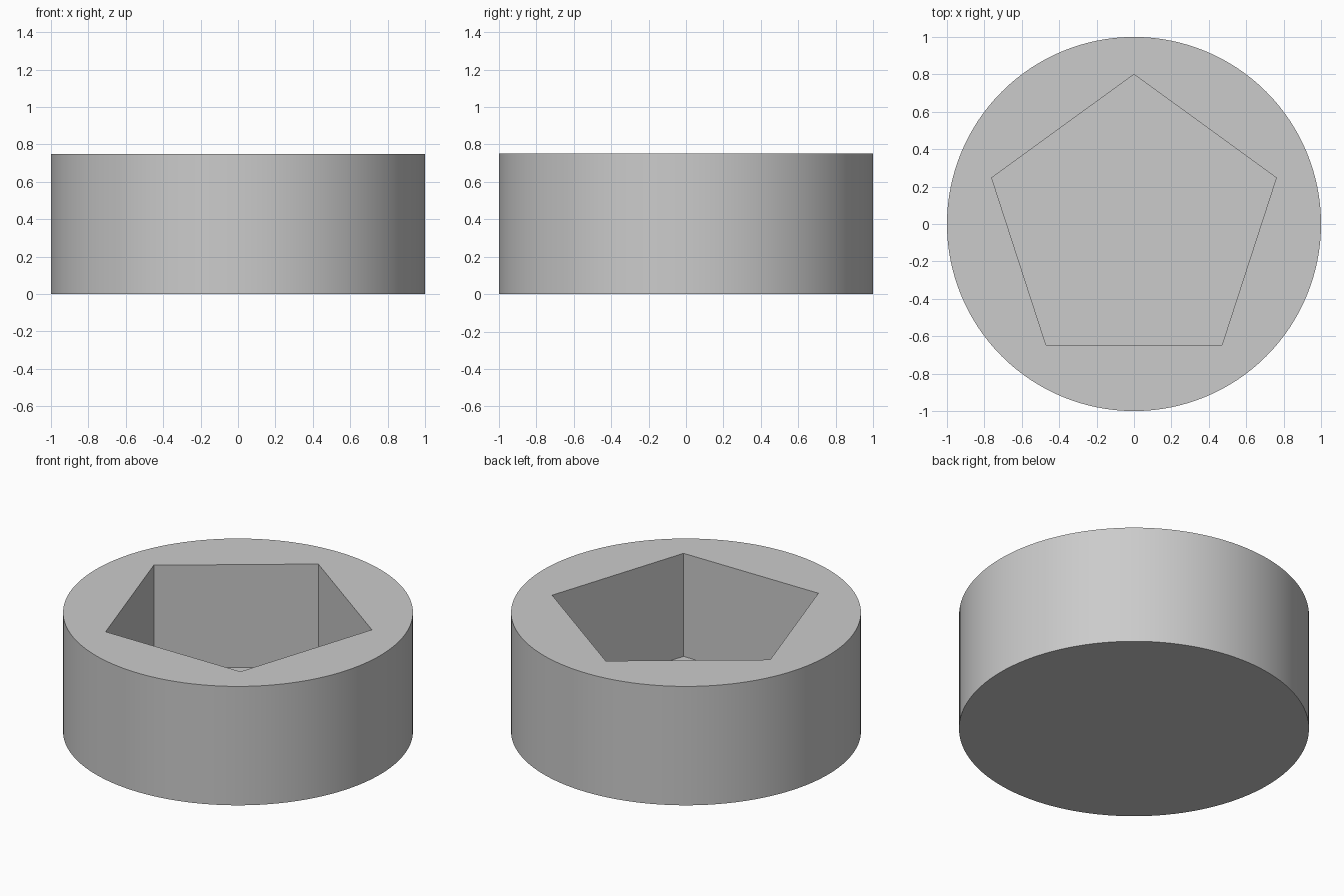
import bpy
from math import radians

cube = bpy.data.objects.get("Cube")
if cube:
    bpy.data.objects.remove(cube, do_unlink=True)

HEIGHT, FLOOR = 0.75, 0.10
POCKET_RADIUS = 0.8

# Plain grey
grey = bpy.data.materials.new("grey")
grey.use_nodes = True
colour = (0.6, 0.6, 0.6, 1)
grey.diffuse_color = colour
grey.node_tree.nodes["Principled BSDF"].inputs["Base Color"].default_value = colour


def prism(name, sides, radius, bottom, top):
    """Upright prism with one corner pointing to the back."""
    bpy.ops.mesh.primitive_cylinder_add(
        vertices=sides, radius=radius, depth=top - bottom,
        location=(0, 0, (top + bottom) / 2))
    obj = bpy.context.object
    obj.name = name
    obj.data.materials.append(grey)
    return obj


# Pentagonal pocket cutter
cutter = prism("pocket_cutter", 5, POCKET_RADIUS, FLOOR, HEIGHT + 0.2)
cutter.hide_render = True

# Round body with the pocket sunk into its top
body = prism("round_body", 128, 1, 0, HEIGHT)
cut = body.modifiers.new("pocket", "BOOLEAN")
cut.operation = "DIFFERENCE"
cut.solver = "EXACT"
cut.object = cutter
bpy.ops.object.modifier_apply(modifier=cut.name)
bpy.data.objects.remove(cutter, do_unlink=True)
bpy.ops.object.shade_smooth_by_angle(angle=radians(30))
